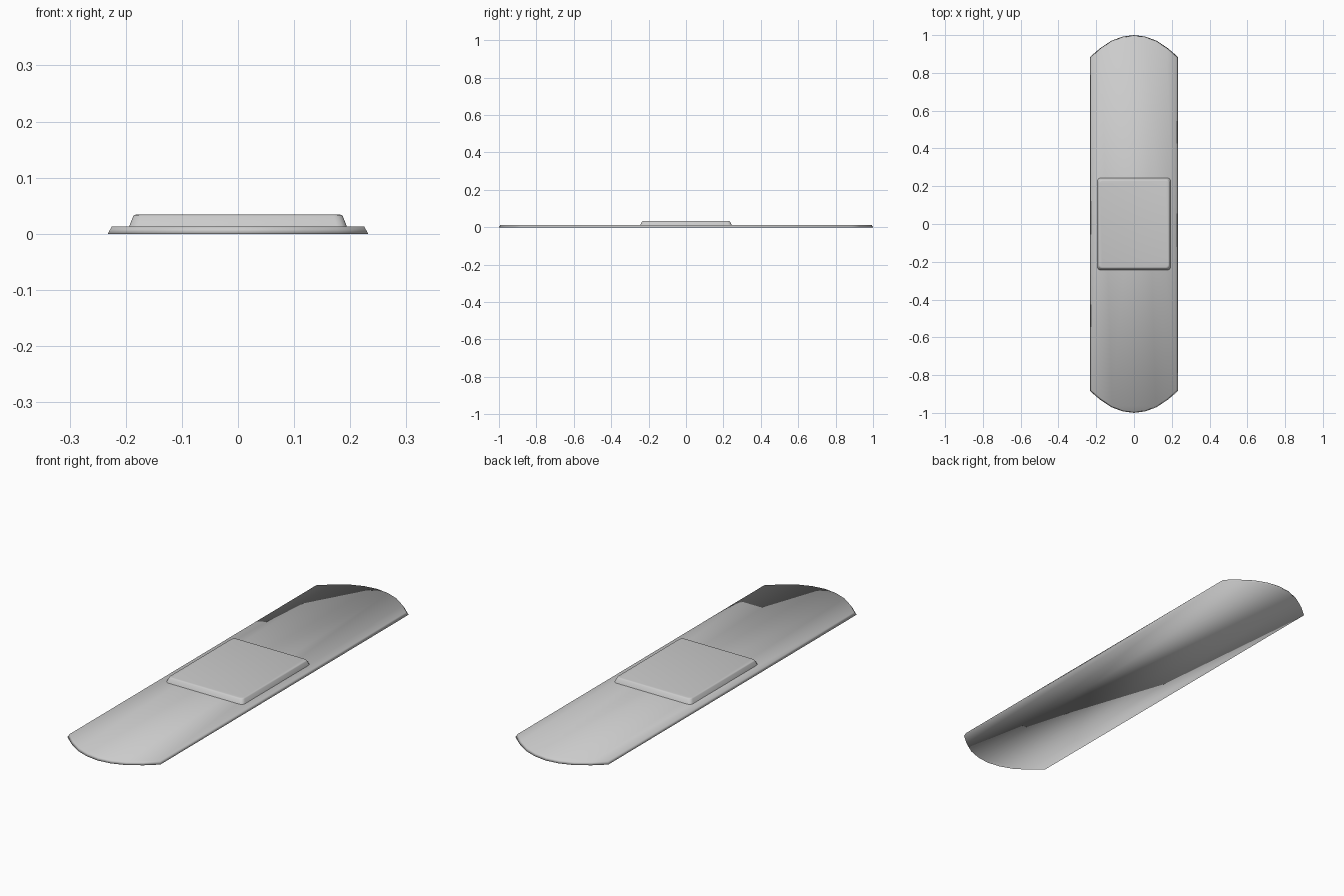
import bpy, bmesh, math

if "Cube" in bpy.data.objects:
    bpy.data.objects.remove(bpy.data.objects["Cube"])


def stacked_solid(name, rings):
    """Closed solid from matching outlines stacked upward, smooth shaded."""
    bm = bmesh.new()
    loops = [[bm.verts.new(p) for p in ring] for ring in rings]
    n = len(loops[0])
    for low, high in zip(loops, loops[1:]):
        for i in range(n):
            j = (i + 1) % n
            bm.faces.new((low[i], low[j], high[j], high[i]))
    bm.faces.new(loops[0][::-1])
    bm.faces.new(loops[-1])
    for f in bm.faces:
        f.smooth = True
    bmesh.ops.recalc_face_normals(bm, faces=bm.faces)
    mesh = bpy.data.meshes.new(name)
    bm.to_mesh(mesh)
    bm.free()
    obj = bpy.data.objects.new(name, mesh)
    bpy.context.collection.objects.link(obj)
    return obj


def strip_outline(inset, z):
    # half of one curved end, mirrored to both sides and both ends
    half = [(0.232, 0.885), (0.18, 0.93), (0.12, 0.97), (0.06, 0.992)]
    end = half + [(0, 1.0)] + [(-x, y) for x, y in reversed(half)]
    outline = end + [(-x, -y) for x, y in end]
    sx, sy = (0.232 - inset) / 0.232, 1 - inset
    return [(x * sx, y * sy, z) for x, y in outline]


def rounded_rect(hx, hy, r, z, steps=3):
    pts = []
    for k, (sx, sy) in enumerate([(1, 1), (-1, 1), (-1, -1), (1, -1)]):
        for i in range(steps + 1):
            a = math.pi / 2 * (k + i / steps)
            pts.append((sx * (hx - r) + r * math.cos(a),
                        sy * (hy - r) + r * math.sin(a), z))
    return pts


# long adhesive strip with sloping edges
stacked_solid("adhesive_strip", [strip_outline(0, 0), strip_outline(0.007, 0.013)])

# raised pad with sloping sides and a softened rim
pad = stacked_solid("gauze_pad", [
    rounded_rect(0.195, 0.245, 0.018, 0.010),
    rounded_rect(0.194, 0.244, 0.018, 0.013),
    rounded_rect(0.187, 0.235, 0.016, 0.031),
    rounded_rect(0.185, 0.232, 0.015, 0.0335),
    rounded_rect(0.180, 0.227, 0.013, 0.0345),
])
bpy.context.view_layer.objects.active = pad
pad.select_set(True)
bpy.ops.object.shade_smooth_by_angle(angle=math.radians(40))
